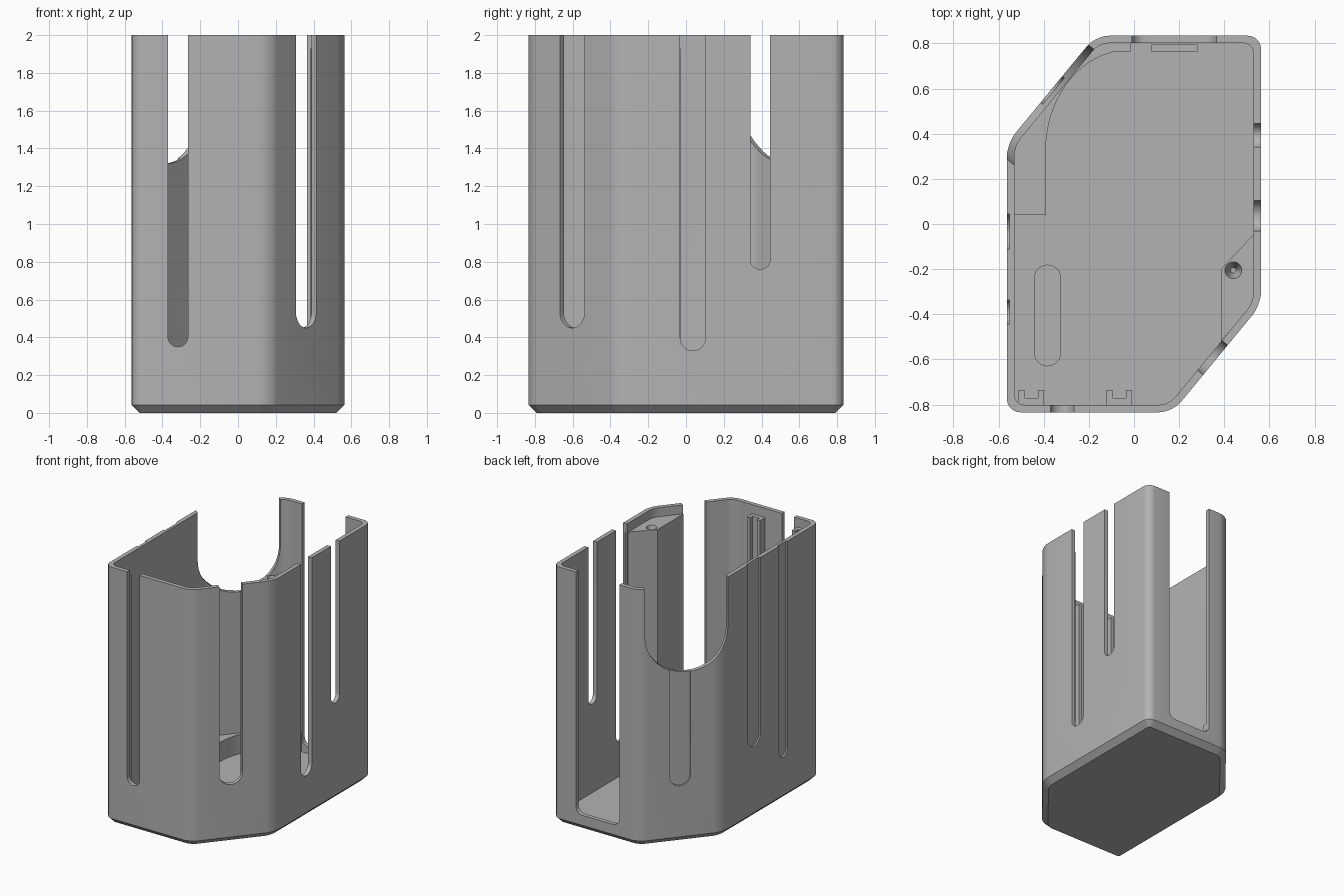
import bpy, bmesh, math
from mathutils import Vector

cube = bpy.data.objects.get("Cube")
if cube:
    bpy.data.objects.remove(cube)

grey = bpy.data.materials.new("light_grey")
grey.use_nodes = True
COLOUR = (0.45, 0.45, 0.45, 1)
grey.diffuse_color = COLOUR
grey.node_tree.nodes["Principled BSDF"].inputs["Base Color"].default_value = COLOUR


def make(name, bm):
    bmesh.ops.recalc_face_normals(bm, faces=bm.faces)
    me = bpy.data.meshes.new(name)
    bm.to_mesh(me)
    bm.free()
    me.materials.append(grey)
    ob = bpy.data.objects.new(name, me)
    bpy.context.collection.objects.link(ob)
    return ob


def extrude(name, pts, vec, bevel=0.0):
    """Solid from a closed 3D outline; optionally rounds its upright edges."""
    bm = bmesh.new()
    face = bm.faces.new([bm.verts.new(p) for p in pts])
    ext = bmesh.ops.extrude_face_region(bm, geom=[face])
    top = [g for g in ext["geom"] if isinstance(g, bmesh.types.BMVert)]
    bmesh.ops.translate(bm, verts=top, vec=vec)
    if bevel:
        edges = [e for e in bm.edges
                 if abs(e.verts[0].co.z - e.verts[1].co.z) > 0.1]
        bmesh.ops.bevel(bm, geom=edges, offset=bevel, segments=6,
                        profile=0.5, affect='EDGES')
    return make(name, bm)


def prism(name, outline, z0, z1, bevel=0.0):
    return extrude(name, [(x, y, z0) for x, y in outline], (0, 0, z1 - z0), bevel)


def box(name, x0, x1, y0, y1, z0, z1):
    return prism(name, [(x0, y0), (x1, y0), (x1, y1), (x0, y1)], z0, z1)


def boolean(target, tool, operation='DIFFERENCE'):
    tool.hide_render = True
    mod = target.modifiers.new("cut", 'BOOLEAN')
    mod.operation, mod.object, mod.solver = operation, tool, 'EXACT'
    bpy.context.view_layer.objects.active = target
    bpy.ops.object.modifier_apply(modifier=mod.name)
    bpy.data.objects.remove(tool)


def inset(outline, d):
    """Move every side of a convex counter-clockwise outline inward by d."""
    pts = [Vector(p) for p in outline]
    out = []
    for i, p in enumerate(pts):
        a = (p - pts[i - 1]).normalized()
        b = (pts[(i + 1) % len(pts)] - p).normalized()
        na, nb = Vector((-a.y, a.x)), Vector((-b.y, b.x))
        out.append(p + (na + nb) * d / (1 + na.dot(nb)))
    return out


def slot(target, x, y, normal, width, bottom, depth, radius=None):
    """Open-topped U cut through the wall at x, y, facing along normal."""
    n = Vector((normal[0], normal[1], 0)).normalized()
    t = Vector((-n.y, n.x, 0))
    r = radius or width / 2
    prof = [(-width / 2, 2.1)]
    for side, start in ((-1, 180), (1, 270)):
        for k in range(13):
            a = math.radians(start + 7.5 * k)
            prof.append((side * (width / 2 - r) + r * math.cos(a),
                         bottom + r + r * math.sin(a)))
    prof.append((width / 2, 2.1))
    if r == width / 2:
        del prof[14]          # the two arcs meet in one point
    base = Vector((x, y, 0)) - n * depth
    pts = [base + t * u + Vector((0, 0, z)) for u, z in prof]
    boolean(target, extrude("slot_cutter", pts, n * (depth + 0.15)))


# Six-sided body outline: a half turned about the centre
half = [(-0.563, -0.834), (0.17, -0.834), (0.563, -0.357)]
outline = half + [(-x, -y) for x, y in half]
WALL, FLOOR = 0.033, 0.07

# Outer shell with a bevelled foot
shell = prism("housing_shell", outline, 0, 2, bevel=0.06)
bm = bmesh.new()
bm.from_mesh(shell.data)
rim = [e for e in bm.edges if all(v.co.z < 0.001 for v in e.verts)]
bmesh.ops.bevel(bm, geom=rim, offset=0.042, segments=1, affect='EDGES')
bm.to_mesh(shell.data)
bm.free()
boolean(shell, prism("cavity", inset(outline, WALL), FLOOR, 2.2, bevel=0.045))

# Cable slots through the walls
slant = (0.477, -0.393)
slot(shell, -0.318, -0.834, (0, -1), 0.105, 0.35, 0.1)
slot(shell, 0.36, -0.602, slant, 0.17, 0.45, 0.07)
slot(shell, 0.563, 0.037, (1, 0), 0.135, 0.33, 0.1)
slot(shell, 0.563, 0.393, (1, 0), 0.105, 0.76, 0.1)

# Wide back opening and round scoop in the slanted back wall
slot(shell, 0.178, 0.834, (0, 1), 0.375, 0.12, 0.1, radius=0.06)
back_slant = (-slant[0], -slant[1] )
slot(shell, -0.40, 0.555, back_slant, 0.62, 1.32, 0.12)

# Shallow grooves on the outside
slot(shell, -0.563, -0.033, (-1, 0), 0.155, 0.56, 0.012)
slot(shell, -0.563, -0.39, (-1, 0), 0.105, 0.34, 0.012)
slot(shell, -0.366, 0.596, back_slant, 0.15, 0.44, 0.012)

# Recesses in the floor
oval = []
for cy, start in ((-0.57, 180), (-0.24, 0)):
    for k in range(13):
        a = math.radians(start + 15 * k)
        oval.append((-0.383 + 0.058 * math.cos(a), cy + 0.058 * math.sin(a)))
boolean(shell, prism("oval_recess", oval, FLOOR - 0.02, FLOOR + 0.1))
boolean(shell, box("tab_recess", 0.08, 0.28, 0.765, 0.795, FLOOR - 0.02, FLOOR + 0.1))

# Curved corner platform on the floor
arc = [(-0.02 + 0.37 * math.cos(math.radians(a)), 0.33 + 0.44 * math.sin(math.radians(a)))
       for a in range(100, 181, 5)]
platform = prism("corner_platform",
                 [(-0.39, 0.04), (-0.545, 0.04), (-0.545, 0.35), (-0.16, 0.812),
                  (-0.015, 0.812), (-0.015, 0.763)] + arc, FLOOR - 0.01, 0.22)

# Screw post with a hole in its top
post = prism("screw_post", [(0.545, -0.03), (0.385, -0.2), (0.385, -0.52), (0.545, -0.33)],
             FLOOR - 0.01, 1.93)
bm = bmesh.new()
bmesh.ops.create_cone(bm, cap_ends=True, segments=24, radius1=0.012, radius2=0.04, depth=0.1)
bmesh.ops.translate(bm, verts=bm.verts, vec=(0.44, -0.205, 1.89))
boolean(post, make("screw_hole", bm))

# Pairs of guide rails inside the front wall, joined by a thin back strip
parts = [shell, platform, post]
for side, cx in (("right", -0.455), ("left", -0.065)):
    for k, dx in enumerate((-0.043, 0.043)):
        parts.append(box(f"{side}_guide_rail_{k + 1}", cx + dx - 0.013, cx + dx + 0.013,
                         -0.81, -0.735, FLOOR - 0.01, 1.93))
    parts.append(box(f"{side}_guide_strip", cx - 0.04, cx + 0.04,
                     -0.81, -0.77, FLOOR - 0.01, 1.93))

# Smooth rounded walls, crisp edges
for ob in bpy.context.view_layer.objects:
    ob.select_set(ob in parts)
bpy.context.view_layer.objects.active = shell
bpy.ops.object.shade_smooth_by_angle(angle=math.radians(25))
